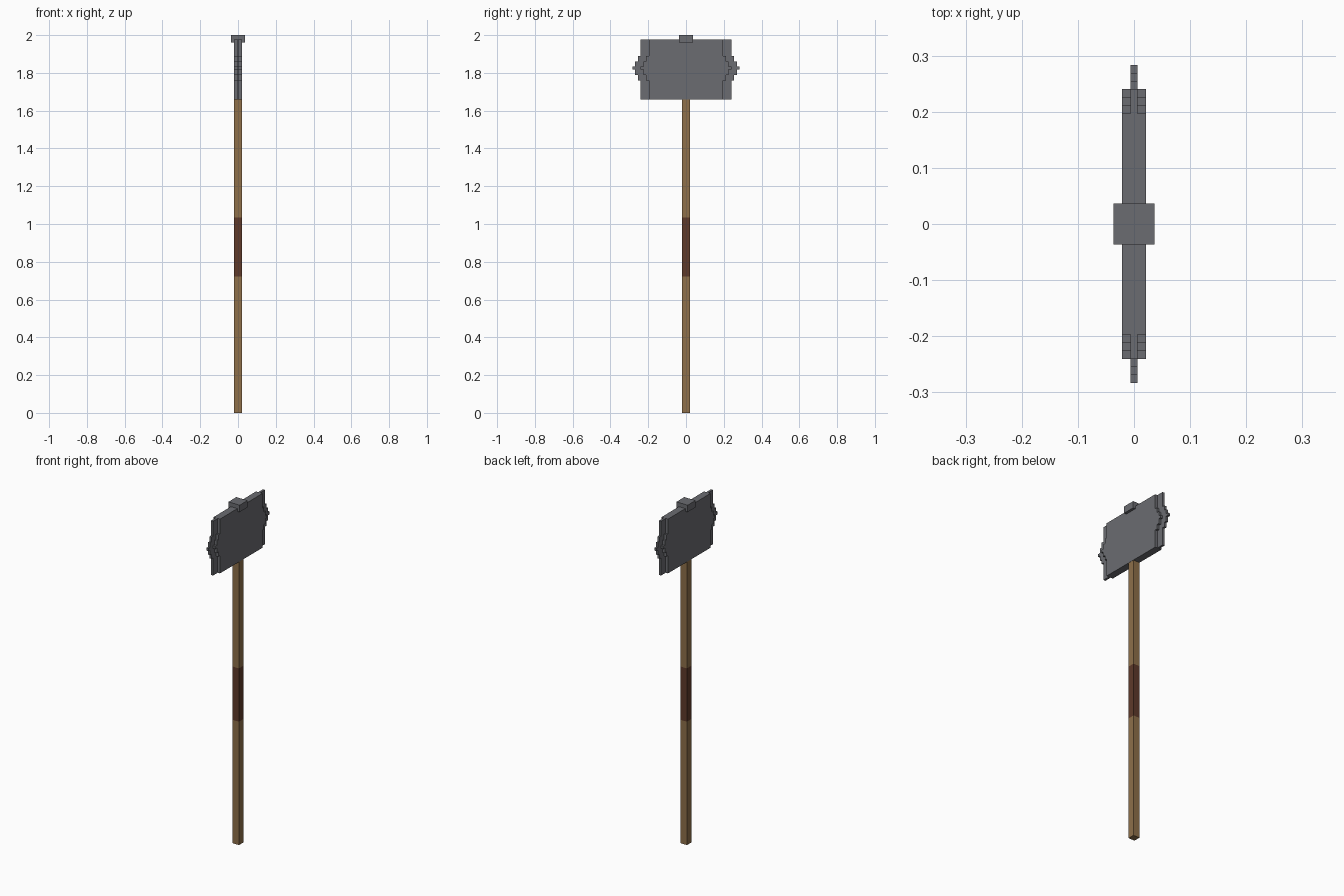
import bpy
import bmesh

cube = bpy.data.objects.get("Cube")
if cube:
    bpy.data.objects.remove(cube, do_unlink=True)


def linear(channel):
    c = channel / 255
    return c / 12.92 if c <= 0.04045 else ((c + 0.055) / 1.055) ** 2.4


def material(name, rgb):
    mat = bpy.data.materials.new(name)
    color = [linear(c) for c in rgb] + [1.0]
    mat.diffuse_color = color
    mat.use_nodes = True
    bsdf = mat.node_tree.nodes["Principled BSDF"]
    bsdf.inputs["Base Color"].default_value = color
    bsdf.inputs["Roughness"].default_value = 0.8
    return mat


steel = material("grey steel", (107, 108, 113))
wood = material("brown wood", (142, 112, 74))
leather = material("dark leather", (94, 58, 42))


def finish(name, bm, mat):
    bmesh.ops.recalc_face_normals(bm, faces=bm.faces)
    mesh = bpy.data.meshes.new(name)
    bm.to_mesh(mesh)
    bm.free()
    mesh.materials.append(mat)
    obj = bpy.data.objects.new(name, mesh)
    bpy.context.collection.objects.link(obj)


def square_bar(name, half, bottom, top, mat):
    bm = bmesh.new()
    bmesh.ops.create_cube(bm, size=1)
    for v in bm.verts:
        v.co.x *= 2 * half
        v.co.y *= 2 * half
        v.co.z = top if v.co.z > 0 else bottom
    finish(name, bm, mat)


HEAD_BOTTOM, HEAD_TOP = 1.658, 1.976
STEP = 0.0145
# Bottom and top height of each step of the pointed edge, widest first
STEPS = [(1.761, 1.889), (1.788, 1.86), (1.817, 1.833)]


def stepped_plate(name, half_width, half_thickness, mat):
    """Upright plate whose two ends rise in steps to a point."""
    lower, upper = [(half_width, HEAD_BOTTOM)], [(half_width, HEAD_TOP)]
    for i, (low, high) in enumerate(STEPS):
        inner = half_width + i * STEP
        lower += [(inner, low), (inner + STEP, low)]
        upper += [(inner, high), (inner + STEP, high)]
    side = lower + upper[::-1]
    outline = side + [(-y, z) for y, z in reversed(side)]
    bm = bmesh.new()
    face = bm.faces.new([bm.verts.new((-half_thickness, y, z)) for y, z in outline])
    new = bmesh.ops.extrude_face_region(bm, geom=[face])["geom"]
    moved = [v for v in new if isinstance(v, bmesh.types.BMVert)]
    bmesh.ops.translate(bm, verts=moved, vec=(2 * half_thickness, 0, 0))
    finish(name, bm, mat)


# Shaft in three lengths, with the grip in the middle
square_bar("lower_handle", 0.02, 0, 0.722, wood)
square_bar("grip", 0.02, 0.722, 1.034, leather)
square_bar("upper_handle", 0.02, 1.034, HEAD_BOTTOM + 0.01, wood)

# Thick head body, thin cutting edges and the cap on top
stepped_plate("head_body", 0.197, 0.021, steel)
stepped_plate("cutting_edges", 0.24, 0.0065, steel)
square_bar("head_cap", 0.0365, 1.96, 2.0, steel)
